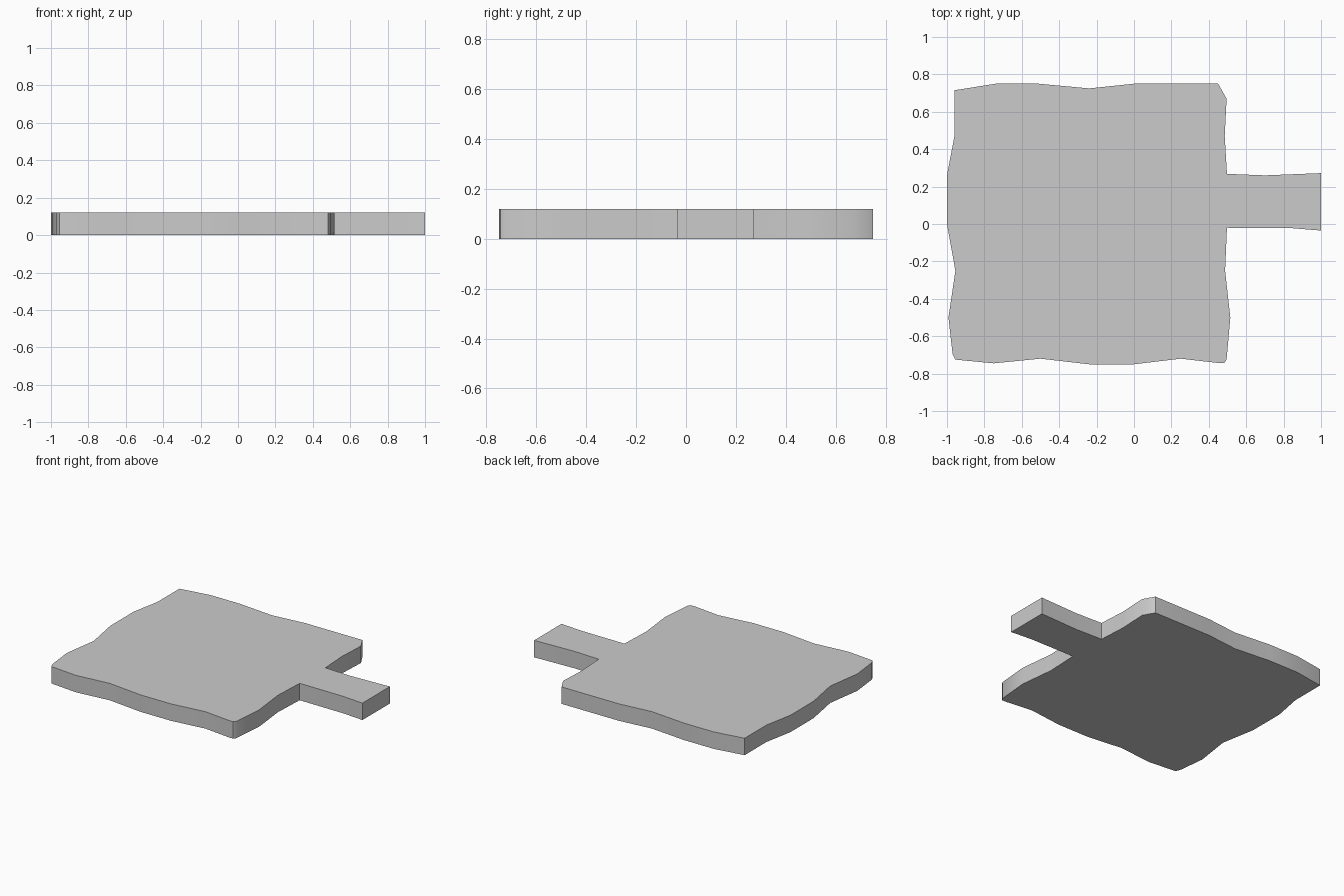
import bpy, bmesh, math

if "Cube" in bpy.data.objects:
    bpy.data.objects.remove(bpy.data.objects["Cube"])

THICKNESS = 0.12

# Wavy board outline with side handle, clockwise from the back left corner
back = [(-.96, .715), (-.74, .75), (-.51, .75), (-.24, .725), (0, .75), (.45, .75)]
right_upper = [(.495, .67), (.485, .47), (.497, .268)]
handle = [(.7, .26), (1, .272), (1, -.035), (.84, -.022)]
right_lower = [(.497, -.02), (.487, -.25), (.515, -.5), (.495, -.725), (.482, -.743)]
front = [(.45, -.743), (.25, -.72), (0, -.75), (-.24, -.75), (-.5, -.72), (-.75, -.745)]
left = [(-.955, -.725), (-.97, -.695), (-.992, -.5), (-.955, -.25),
        (-1, 0), (-1, .26), (-.96, .47)]
outline = back + right_upper + handle + right_lower + front + left

# Extrude the outline into a slab
bm = bmesh.new()
base = bm.faces.new([bm.verts.new((x, y, 0)) for x, y in outline])
top = bmesh.ops.extrude_face_region(bm, geom=[base], use_keep_orig=True)
for v in top["geom"]:
    if isinstance(v, bmesh.types.BMVert):
        v.co.z = THICKNESS
bmesh.ops.recalc_face_normals(bm, faces=bm.faces[:])
mesh = bpy.data.meshes.new("board")
bm.to_mesh(mesh)
bm.free()

board = bpy.data.objects.new("board_with_handle", mesh)
bpy.context.collection.objects.link(board)
bpy.context.view_layer.objects.active = board
board.select_set(True)
bpy.ops.object.shade_smooth_by_angle(angle=math.radians(35))
